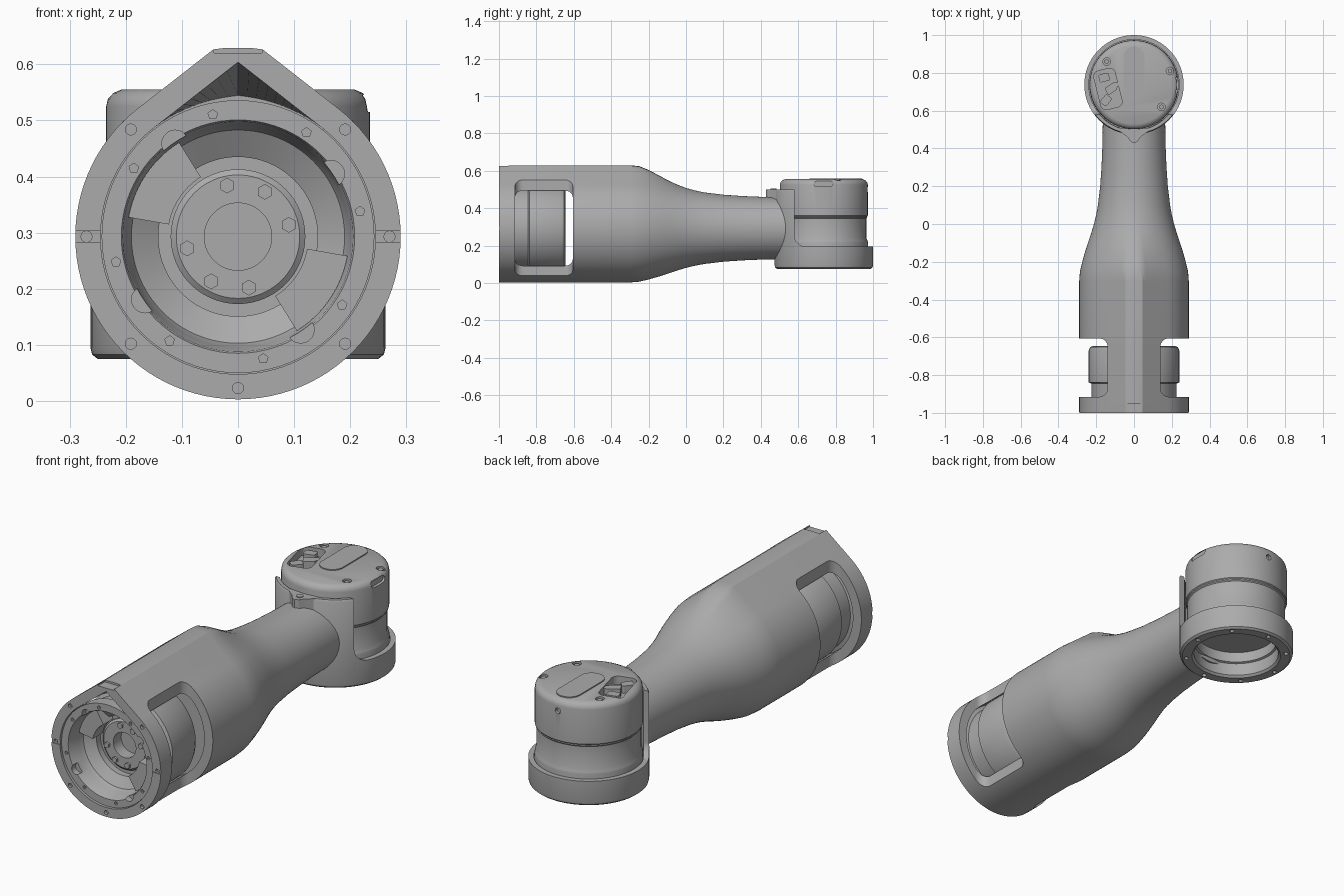
import bpy, bmesh, math
from math import sin, cos, radians, pi
from mathutils import Matrix, Vector

cube = bpy.data.objects.get("Cube")
if cube:
    bpy.data.objects.remove(cube, do_unlink=True)

CZ = 0.293   # height of the arm axis
HY = 0.737   # depth of the head axis
TURN = 2 * pi

grey = bpy.data.materials.new("machined_grey")
GREY = (0.41, 0.41, 0.41, 1)
grey.diffuse_color = GREY
grey.use_nodes = True
grey.node_tree.nodes["Principled BSDF"].inputs["Base Color"].default_value = GREY


def finish(name, bm):
    bmesh.ops.recalc_face_normals(bm, faces=bm.faces)
    mesh = bpy.data.meshes.new(name)
    bm.to_mesh(mesh)
    bm.free()
    mesh.materials.append(grey)
    ob = bpy.data.objects.new(name, mesh)
    bpy.context.collection.objects.link(ob)
    return ob


def loft(name, rings, closed=False):
    """Skin a list of point rings, capping both ends or joining them."""
    bm = bmesh.new()
    rows = [[bm.verts.new(p) for p in ring] for ring in rings]
    pairs = list(zip(rows, rows[1:])) + ([(rows[-1], rows[0])] if closed else [])
    for a, b in pairs:
        for i in range(len(a)):
            j = (i + 1) % len(a)
            bm.faces.new((a[i], a[j], b[j], b[i]))
    if not closed:
        bm.faces.new(rows[0])
        bm.faces.new(rows[-1])
    return finish(name, bm)


def place(axis, r, angle, h):
    if axis == "y":
        return (r * cos(angle), h, CZ + r * sin(angle))
    return (r * cos(angle), HY + r * sin(angle), h)


def lathe(name, axis, profile, closed=False, n=80):
    rings = [[place(axis, r, TURN * i / n, h) for i in range(n)] for r, h in profile]
    return loft(name, rings, closed)


def pegs(name, axis, points, r, depth, sides=12):
    """Short cylinders centred on the given points."""
    bm = bmesh.new()
    turn = {"x": Matrix.Rotation(pi / 2, 4, "Y"), "y": Matrix.Rotation(pi / 2, 4, "X"),
            "z": Matrix.Identity(4)}[axis]
    for p in points:
        bmesh.ops.create_cone(bm, cap_ends=True, segments=sides, radius1=r, radius2=r,
                              depth=depth, matrix=Matrix.Translation(p) @ turn)
    return finish(name, bm)


def box(name, centre, size, bevel=0, axis=2, spin=0):
    """Box whose edges along one axis may be rounded."""
    bm = bmesh.new()
    bmesh.ops.create_cube(bm, size=1)
    bmesh.ops.scale(bm, vec=size, verts=bm.verts)
    if bevel:
        edges = [e for e in bm.edges
                 if abs((e.verts[0].co - e.verts[1].co).normalized()[axis]) > 0.9]
        bmesh.ops.bevel(bm, geom=edges, offset=bevel, segments=8, profile=0.5, affect="EDGES")
    bm.transform(Matrix.Translation(centre) @ Matrix.Rotation(spin, 4, "Z"))
    return finish(name, bm)


def cut(ob, *cutters):
    for c in cutters:
        c.hide_render = True
        mod = ob.modifiers.new("cut", "BOOLEAN")
        mod.operation, mod.solver, mod.object = "DIFFERENCE", "EXACT", c
        bpy.context.view_layer.objects.active = ob
        bpy.ops.object.modifier_apply(modifier=mod.name)
        bpy.data.objects.remove(c, do_unlink=True)


def circle(axis, r, degrees, h):
    return [place(axis, r, radians(d), h) for d in degrees]


# Arm shell: a peaked tube that narrows to a round neck
PEAK = radians(52)


def section(y, radius, peak, cap=1.16, n=96):
    ring = []
    for i in range(n):
        a = TURN * i / n
        r = radius
        b = a if a <= pi / 2 else pi - a
        if PEAK < b:
            tall = min(1 / cos(b - PEAK), cap / sin(b))
            r *= 1 + peak * (tall - 1)
        ring.append(place("y", r, a, y))
    return ring


stations = [(-1, .29, 1), (-.3, .29, 1), (-.25, .286, 1), (-.2, .274, .85), (-.15, .26, .6),
            (-.1, .244, .36), (-.05, .227, .2), (0, .212, .1), (.05, .2, .04), (.1, .191, 0),
            (.2, .179, 0), (.3, .172, 0), (.42, .167, 0), (.55, .165, 0)]
cavity = [section(-.59, .245, .1, 2), section(-1, .245, 1, 2)]
shell = loft("arm_shell", cavity + [section(*s) for s in stations])
for side in (1, -1):
    cut(shell, box("window", (side * .34, -.76, CZ), (.4, .31, .9), .045),
        box("side_slit", (side * .27, -1, CZ), (.06, .008, .02)))
cut(shell, box("top_notch", (0, -1, .66), (.085, .1, .08)),
    pegs("rim_holes", "y", circle("y", .27, [135 + 45 * k for k in range(7)], -1), .01, .03))

# Wrist drive seen through the front bore and the windows
drive = lathe("wrist_drive", "y", [
    (.06, -.8), (.06, -.86), (.11, -.86), (.12, -.852), (.12, -.84), (.142, -.84), (.142, -.87),
    (.19, -.9), (.198, -.92), (.205, -.985), (.208, -.99), (.243, -.99), (.243, -.93),
    (.225, -.925), (.225, -.845), (.24, -.838), (.24, -.67), (.232, -.652), (.215, -.645)])
cut(drive,
    pegs("flange_holes", "y", circle("y", .222, [101.7 + 45 * k for k in range(8)], -.99),
         .009, .03, 5),
    pegs("scallops", "y", circle("y", .2, [124, 34, -56, -146], -.99), .024, .06, 20),
    pegs("side_holes", "x", [(s * .235, -.72, .15) for s in (1, -1)], .012, .06, 10))
pegs("hub_bolts", "y", circle("y", .093, [102, 59, 13, -78, -121, -167], -.862), .014, .016, 6)


def arc_block(name, start, end, r0, r1, y0, y1, n=12):
    rings = []
    for i in range(n + 1):
        a = radians(start + (end - start) * i / n)
        rings.append([place("y", r, a, y) for r, y in ((r0, y0), (r1, y0), (r1, y1), (r0, y1))])
    return loft(name, rings)


for label, start in (("upper", 122), ("lower", -58)):
    arc_block(label + "_clamp", start, start + 48, .125, .198, -.925, -.85)

# Elbow collar: full ring below, tall saddle toward the neck
collar = lathe("elbow_collar", "z", [
    (.195, .085), (.205, .075), (.25, .075), (.26, .083), (.263, .095), (.263, .49), (.258, .5),
    (.242, .5), (.239, .49), (.239, .18), (.195, .18)], closed=True)
cut(collar, box("saddle_cut", (0, .98, .595), (.8, .8, .8), .06, 0),
    pegs("collar_holes", "z", circle("z", .232, range(0, 360, 45), .075), .011, .03))

# Pointed tab on top of the saddle
tab = loft("saddle_tab", [[(x, y, z) for x, y in (
    (-.1, .51), (-.035, .46), (-.018, .436), (0, .428), (.018, .436), (.035, .46), (.1, .51),
    (0, .502))] for z in (.44, .5)])
pegs("tab_screw", "z", [(0, .468, .5)], .016, .008, 16)

# Elbow drive: capped drum with a hollow underside
drum = lathe("elbow_drum", "z", [
    (.185, .2), (.185, .15), (.198, .145), (.198, .11), (.236, .11), (.236, .215), (.234, .225),
    (.227, .24), (.227, .345), (.232, .35), (.232, .356), (.235, .36), (.235, .525),
    (.232, .538), (.222, .549), (.208, .555)])
cut(drum, box("socket", (-.138, .715, .55), (.115, .21, .07), .03, 2, radians(14)),
    pegs("cap_holes", "z", [(.19, .81, .555), (.145, .62, .555), (-.145, .86, .555)], .02, .03, 16),
    box("edge_slot", (.235, .735, .53), (.03, .1, .03), .014, 0),
    pegs("drum_holes", "y", [(0, HY + .235, .5)], .014, .03, 12))
pegs("cap_screws", "z", [(.19, .81, .544), (.145, .62, .544), (-.145, .86, .544)], .013, .012, 6)
box("cap_plate", (0, .8, .556), (.112, .28, .008), .055)

# Connector pieces inside the socket
for k, (dx, dy) in enumerate(((-.02, .06), (.015, .0), (-.01, -.06))):
    box(f"connector_{k + 1}", (-.138 + dx, .715 + dy, .53), (.055, .042, .04), .008, 2,
        radians(14 + 18 * k))
pegs("connector_pin", "z", [(-.1, .735, .535)], .018, .03, 12)

# Smooth curved faces and keep the edges crisp
for ob in bpy.context.scene.objects:
    ob.select_set(ob.type == "MESH")
bpy.context.view_layer.objects.active = shell
bpy.ops.object.shade_smooth_by_angle(angle=radians(30))
